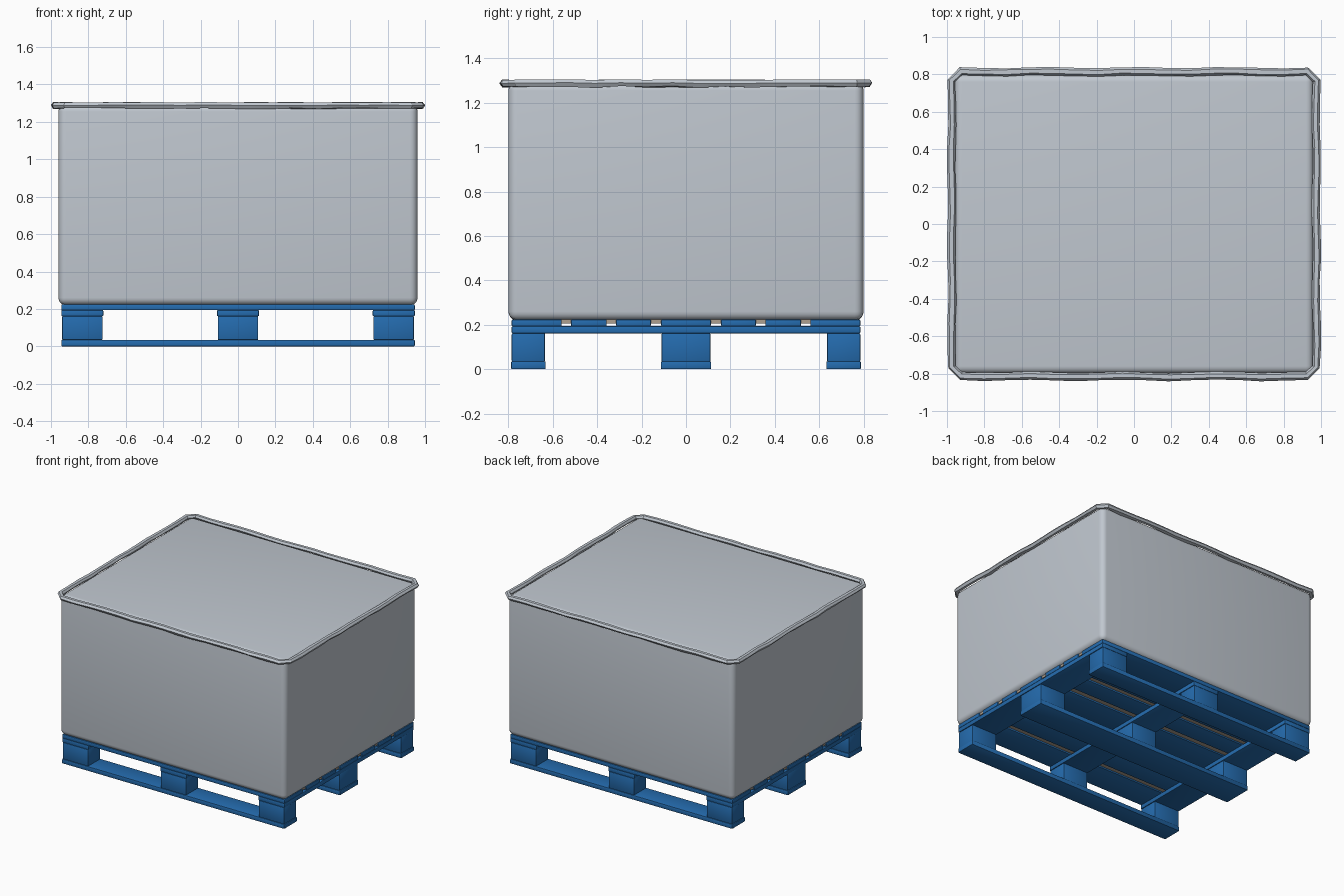
import bpy, bmesh, math, random

if "Cube" in bpy.data.objects:
    bpy.data.objects.remove(bpy.data.objects["Cube"])
random.seed(4)

def mat(name, c):
    m = bpy.data.materials.new(name)
    m.diffuse_color = (*c, 1)
    m.use_nodes = True
    m.node_tree.nodes["Principled BSDF"].inputs["Base Color"].default_value = m.diffuse_color
    return m

BLUE = mat("pallet blue", (0.018, 0.15, 0.43))
GREY = mat("pale grey wrap", (0.53, 0.575, 0.63))
TAN = mat("tan card", (0.42, 0.35, 0.28))

def finish(ob, angle=40):
    bpy.ops.object.select_all(action='DESELECT')
    ob.select_set(True)
    bpy.context.view_layer.objects.active = ob
    bpy.ops.object.shade_smooth_by_angle(angle=math.radians(angle))

def box(name, x, y, z, m, bevel=0.005, segs=2):
    """Bevelled box from (min, max) ranges."""
    bm = bmesh.new()
    bmesh.ops.create_cube(bm, size=1)
    for v in bm.verts:
        for i, r in enumerate((x, y, z)):
            v.co[i] = r[0] if v.co[i] < 0 else r[1]
    if bevel:
        bmesh.ops.bevel(bm, geom=bm.edges[:], offset=bevel, segments=segs,
                        profile=0.5, affect='EDGES')
    me = bpy.data.meshes.new(name)
    bm.to_mesh(me)
    bm.free()
    me.materials.append(m)
    ob = bpy.data.objects.new(name, me)
    bpy.context.collection.objects.link(ob)
    finish(ob)
    return ob

# Pallet: bottom runners, blocks, stringers
rows = [(-0.785, -0.635), (-0.11, 0.11), (0.635, 0.785)]
cols = [(-0.945, -0.72), (-0.112, 0.112), (0.72, 0.945)]
for j, (y0, y1) in enumerate(rows):
    box(f"bottom_runner_{j}", (-0.945, 0.945), (y0 - .003, y1 + .003), (0, 0.035), BLUE)
    for i, (x0, x1) in enumerate(cols):
        box(f"pallet_block_{i}_{j}", (x0 + .004, x1 - .004), (y0, y1), (0.034, 0.162), BLUE)
for i, c in enumerate(cols):
    box(f"stringer_{i}", c, (-0.785, 0.785), (0.161, 0.194), BLUE)

# Pallet deck boards
boards = [(-0.785, -0.56), (-0.518, -0.357), (-0.315, -0.158), (-0.112, 0.112),
          (0.158, 0.315), (0.357, 0.518), (0.56, 0.785)]
for j, b in enumerate(boards):
    box(f"deck_board_{j}", (-0.945, 0.945), b, (0.193, 0.224), BLUE)

# Card sheet seen through the deck gaps
box("base_sheet", (-0.935, 0.935), (-0.775, 0.775), (0.205, 0.226), TAN, 0)

# Wrapped load
box("wrapped_load", (-0.96, 0.96), (-0.80, 0.80), (0.22, 1.295), GREY, 0.04, 5)

# Wavy rolled hem: a hexagonal section swept round the top edge
def hem_path():
    hx, hy, c = 0.975, 0.815, 0.05
    corners = [(-hx + c, -hy), (hx - c, -hy), (hx, -hy + c), (hx, hy - c),
               (hx - c, hy), (-hx + c, hy), (-hx, hy - c), (-hx, -hy + c)]
    pts = []
    for k, a in enumerate(corners):
        b = corners[(k + 1) % 8]
        n = (15, 1, 13, 1)[k % 4]
        for s in range(n):
            t = s / n
            pts.append((a[0] + (b[0] - a[0]) * t, a[1] + (b[1] - a[1]) * t))
    return pts

bm = bmesh.new()
path = hem_path()
section = [(0.021, 0.0), (0.010, 0.015), (-0.012, 0.015),
           (-0.022, 0.0), (-0.012, -0.015), (0.010, -0.015)]
rings = []
for k, p in enumerate(path):
    a, b = path[k - 1], path[(k + 1) % len(path)]
    tx, ty = b[0] - a[0], b[1] - a[1]
    L = math.hypot(tx, ty)
    nx, ny = ty / L, -tx / L
    shift = 0.005 * math.sin(k * 1.55)
    lift = random.uniform(-0.002, 0.002)
    ring = []
    for o, h in section:
        d = o + shift * 0.7 + random.uniform(-0.002, 0.002)
        z = 1.289 + h + lift + (random.uniform(-0.005, 0.002) if h < 0 else 0)
        ring.append(bm.verts.new((p[0] + nx * d, p[1] + ny * d, z)))
    rings.append(ring)
for k, r in enumerate(rings):
    q = rings[(k + 1) % len(rings)]
    for i in range(6):
        bm.faces.new((r[i], q[i], q[(i + 1) % 6], r[(i + 1) % 6]))
bmesh.ops.recalc_face_normals(bm, faces=bm.faces[:])
me = bpy.data.meshes.new("rolled_hem")
bm.to_mesh(me)
bm.free()
me.materials.append(GREY)
hem = bpy.data.objects.new("rolled_hem", me)
bpy.context.collection.objects.link(hem)
finish(hem, 30)
